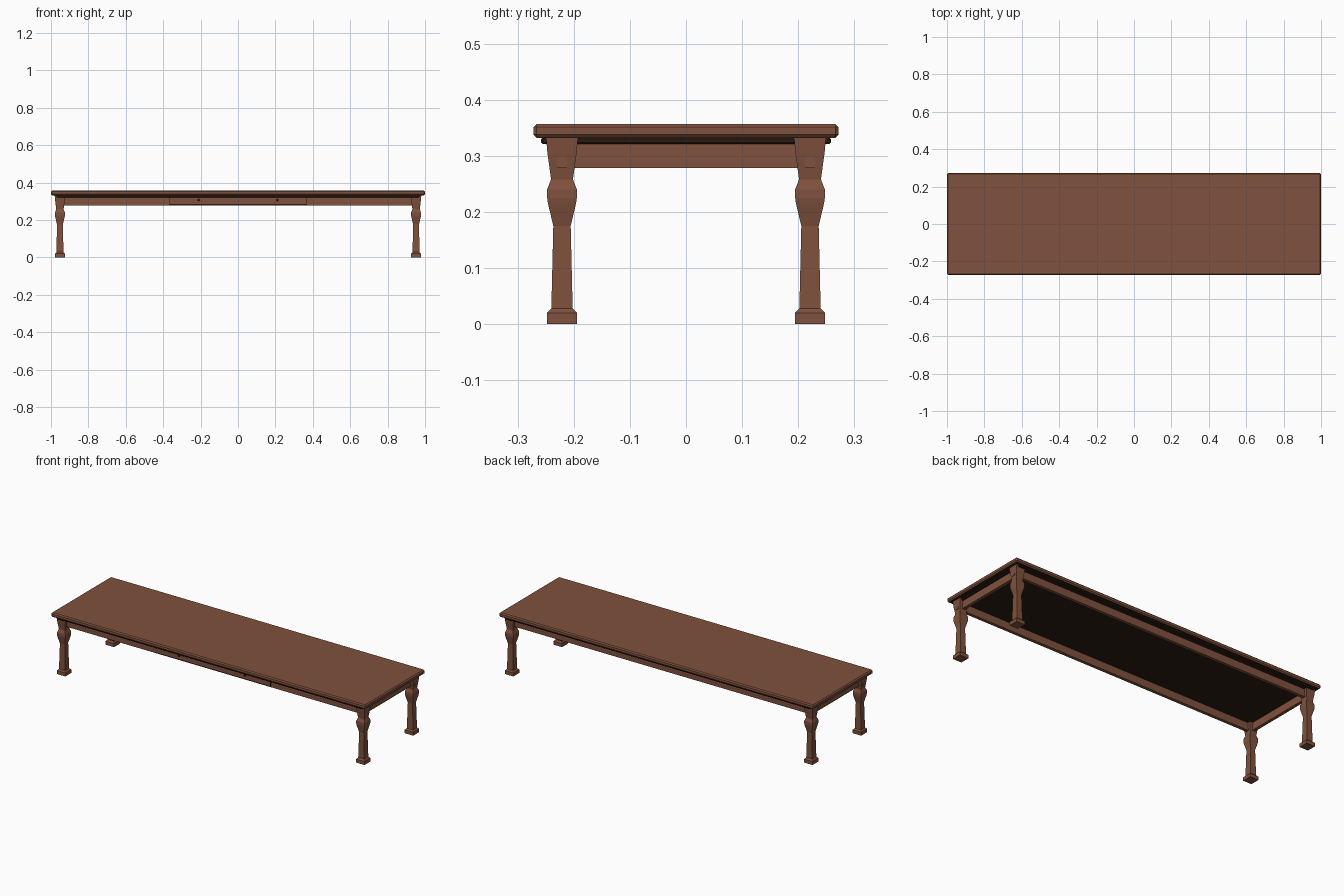
import bpy, bmesh
from mathutils import Matrix

if "Cube" in bpy.data.objects:
    bpy.data.objects.remove(bpy.data.objects["Cube"])

def material(name, rgb):
    m = bpy.data.materials.new(name)
    m.diffuse_color = (*rgb, 1)
    m.use_nodes = True
    m.node_tree.nodes["Principled BSDF"].inputs["Base Color"].default_value = m.diffuse_color
    return m

WOOD = material("brown wood", (0.215, 0.083, 0.047))
DARK = material("dark wood", (0.027, 0.012, 0.007))

def finish(bm, name, mat):
    bmesh.ops.recalc_face_normals(bm, faces=bm.faces)
    me = bpy.data.meshes.new(name)
    bm.to_mesh(me)
    bm.free()
    me.materials.append(mat)
    ob = bpy.data.objects.new(name, me)
    bpy.context.collection.objects.link(ob)
    return ob

def box(name, mat, x, y, z, bevel=0.0):
    bm = bmesh.new()
    size = [r[1] - r[0] for r in (x, y, z)]
    mid = [(r[0] + r[1]) / 2 for r in (x, y, z)]
    bmesh.ops.create_cube(bm, size=1, matrix=Matrix.Translation(mid) @ Matrix.Diagonal((*size, 1)))
    if bevel:
        bmesh.ops.bevel(bm, geom=bm.edges[:], offset=bevel, segments=1, affect='EDGES')
    return finish(bm, name, mat)

# Square turned leg: (height, half width)
LEG = [(0, .027), (.02, .027), (.028, .019), (.175, .0155), (.215, .025),
       (.225, .0265), (.24, .0265), (.258, .0195), (.28, .0225), (.305, .026), (.333, .0285)]
LX, LY = 0.952, 0.221

def leg(name, cx, cy):
    bm = bmesh.new()
    rings = [[bm.verts.new((cx + sx * h, cy + sy * h, z))
              for sx, sy in ((-1, -1), (1, -1), (1, 1), (-1, 1))] for z, h in LEG]
    for a, b in zip(rings, rings[1:]):
        for i in range(4):
            j = (i + 1) % 4
            bm.faces.new((a[i], a[j], b[j], b[i]))
    bm.faces.new(rings[0][::-1])
    bm.faces.new(rings[-1])
    finish(bm, name, WOOD)

for sx, side in ((-1, "left"), (1, "right")):
    for sy, end in ((-1, "front"), (1, "back")):
        leg(f"{end}_{side}_leg", sx * LX, sy * LY)
    # end rail
    box(f"{side}_rail", WOOD, (sx * LX - .009, sx * LX + .009), (-.24, .24), (.278, .322))

# Long rails, tenons showing through the legs
for sy, end in ((-1, "front"), (1, "back")):
    box(f"{end}_rail", WOOD, (-.977, .977), (sy * LY - .009, sy * LY + .009), (.278, .322))

# Top board and the dark moulding under it
top = box("table_top", WOOD, (-1, 1), (-.272, .272), (.332, .357), .006)
for f in top.data.polygons:
    if f.normal.z < -0.9:
        f.material_index = 1
top.data.materials.append(DARK)
box("under_moulding", DARK, (-.97, .97), (-.258, .258), (.321, .333), .003)

# Front drawer: dark gap, panel and two small knobs
box("drawer_gap", DARK, (-.37, .37), (-.2315, -.225), (.281, .322))
box("drawer_front", WOOD, (-.367, .367), (-.234, -.225), (.286, .322))
for sx, side in ((-1, "left"), (1, "right")):
    bm = bmesh.new()
    bmesh.ops.create_uvsphere(bm, u_segments=10, v_segments=6, radius=.006,
                              matrix=Matrix.Translation((sx * .21, -.238, .307)))
    finish(bm, f"{side}_drawer_knob", DARK)
